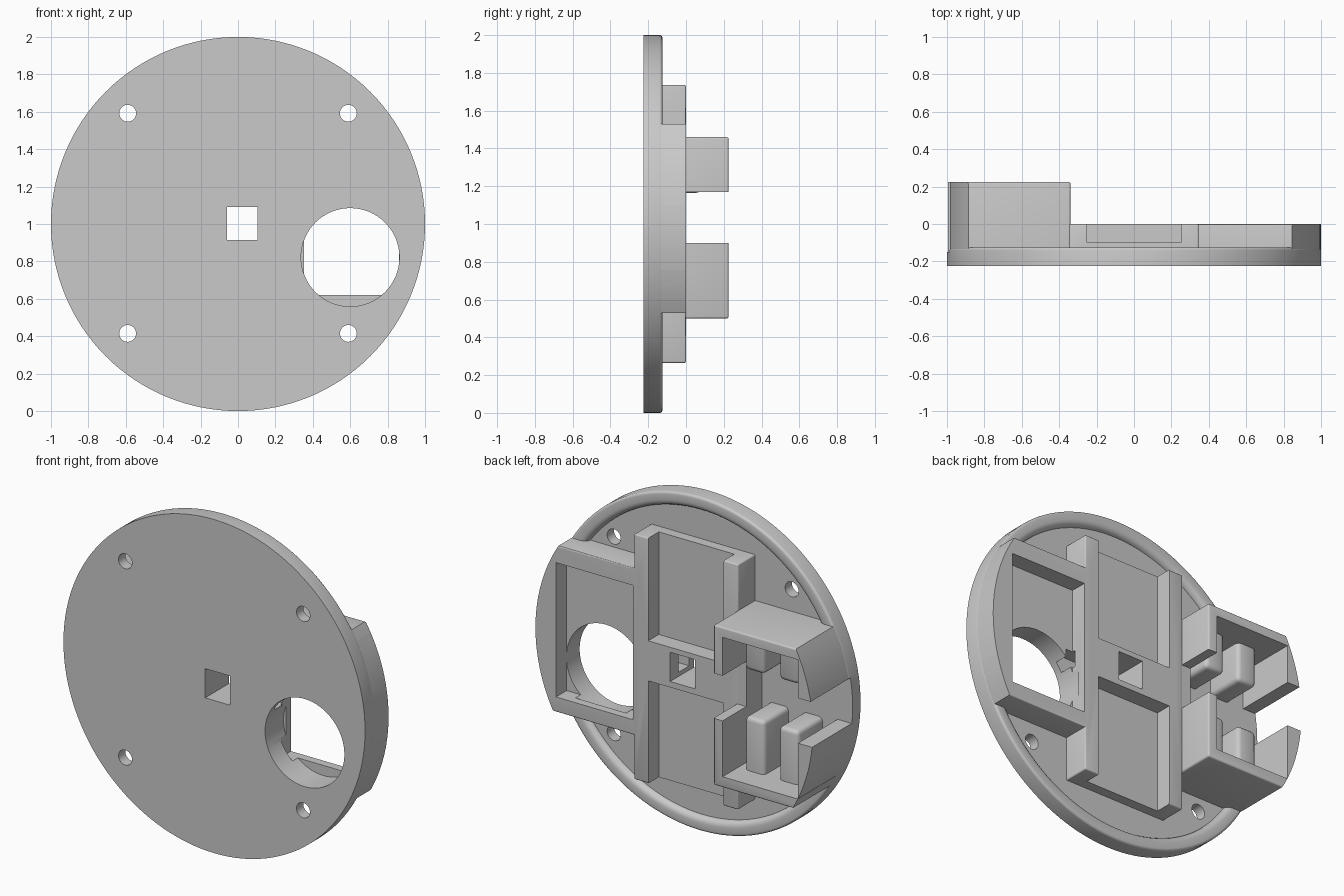
import bpy, bmesh, math
from mathutils import Matrix

if "Cube" in bpy.data.objects:
    bpy.data.objects.remove(bpy.data.objects["Cube"], do_unlink=True)

gray = bpy.data.materials.new("plain gray")
gray.use_nodes = True
color = (0.59, 0.59, 0.59, 1)
gray.diffuse_color = color
gray.node_tree.nodes["Principled BSDF"].inputs["Base Color"].default_value = color


def make(name, bm):
    bmesh.ops.recalc_face_normals(bm, faces=bm.faces)
    mesh = bpy.data.meshes.new(name)
    bm.to_mesh(mesh)
    bm.free()
    mesh.materials.append(gray)
    obj = bpy.data.objects.new(name, mesh)
    bpy.context.collection.objects.link(obj)
    return obj


def box(name, x, y, z, bevel=0):
    """Box from three (low, high) ranges, optionally with rounded edges."""
    bm = bmesh.new()
    size = [b - a for a, b in (x, y, z)]
    mid = [(a + b) / 2 for a, b in (x, y, z)]
    bmesh.ops.create_cube(bm, size=1, matrix=Matrix.Translation(mid) @ Matrix.Diagonal((*size, 1)))
    if bevel:
        bmesh.ops.bevel(bm, geom=bm.edges[:], offset=bevel, segments=3, profile=0.5, affect='EDGES')
    return make(name, bm)


def lathe(name, profile, x=0, z=1, sides=128):
    """Closed solid turned about the y axis from (radius, y) points."""
    bm = bmesh.new()
    rings = []
    for r, y in profile:
        rings.append([bm.verts.new((x + r * math.sin(2 * math.pi * i / sides), y,
                                    z + r * math.cos(2 * math.pi * i / sides))) for i in range(sides)])
    for a, b in zip(rings, rings[1:]):
        for i in range(sides):
            j = (i + 1) % sides
            bm.faces.new((a[i], a[j], b[j], b[i]))
    bm.faces.new(rings[0])
    bm.faces.new(rings[-1])
    return make(name, bm)


def rod(name, r, x=0, z=1, y=(-0.5, 0.5), sides=128):
    return lathe(name, [(r, y[0]), (r, y[1])], x, z, sides)


def combine(target, tool, operation):
    mod = target.modifiers.new("combine", 'BOOLEAN')
    mod.operation = operation
    mod.solver = 'EXACT'
    mod.object = tool
    bpy.context.view_layer.objects.active = target
    bpy.ops.object.modifier_apply(modifier=mod.name)
    bpy.data.objects.remove(tool, do_unlink=True)


# Round plate with a rounded rim and a filleted recess at the back
FRONT, FLOOR, RIM = -0.225, -0.16, -0.125
steps = [t * math.pi / 8 for t in range(5)]
rounding = [(0.985 + 0.015 * math.cos(a), RIM - 0.015 + 0.015 * math.sin(a)) for a in steps]
fillet = [(0.95 - 0.035 * math.sin(a), RIM + (FLOOR - RIM) * (1 - math.cos(a))) for a in steps]
body = lathe("mounting_plate", [(1, FRONT)] + rounding + fillet)

# Raised blocks: centre frame, left frame, right housing, trimmed to the round outline
for part in (
    box("centre_frame", (-0.345, 0.345), (-0.2, 0), (0.265, 1.735), 0.008),
    box("left_frame", (0.3, 1.2), (-0.2, 0), (0.53, 1.53), 0.008),
    box("right_housing", (-1.2, -0.34), (-0.2, 0.225), (0.5, 1.46), 0.01),
):
    combine(part, rod("outline", 0.9985), 'INTERSECT')
    combine(body, part, 'UNION')

cuts = [
    # Housing cavity, the gap across it and the slot in its outer wall
    box("cavity", (-0.9, -0.4), (-0.15, 0.3), (0.565, 1.4)),
    box("side_gap", (-1.2, -0.3), (0, 0.3), (0.9, 1.17)),
    box("outer_slot", (-1.2, -0.85), (-0.15, 0.3), (0.9, 1.17)),
    # Open pockets of the centre frame
    box("upper_pocket", (-0.25, 0.25), (-0.1, 0.1), (1.12, 2)),
    box("lower_pocket", (-0.25, 0.25), (-0.1, 0.1), (0, 0.88)),
    # Left frame pocket with round opening, square hole and the channel between them
    box("left_pocket", (0.352, 0.862), (-0.1, 0.1), (0.62, 1.425)),
    rod("round_opening", 0.263, 0.6, 0.822, (-0.5, -0.05), 64),
    box("square_hole", (-0.06, 0.105), (-0.5, 0.2), (0.915, 1.09)),
    box("wire_channel", (0.05, 0.4), (-0.18, -0.08), (0.94, 1.04)),
]
# Four screw holes
for x in (-0.59, 0.59):
    for z in (0.415, 1.592):
        cuts.append(rod("screw_hole", 0.045, x, z, sides=32))
for cut in cuts:
    combine(body, cut, 'DIFFERENCE')

# Rounded ribs inside the housing
for x in (-0.575, -0.8):
    for z in ((0.53, 0.885), (1.165, 1.43)):
        combine(body, box("rib", (x, x + 0.13), (-0.19, 0.08), z, 0.025), 'UNION')

bpy.ops.object.select_all(action='DESELECT')
body.select_set(True)
bpy.context.view_layer.objects.active = body
bpy.ops.object.shade_smooth_by_angle(angle=math.radians(32))
